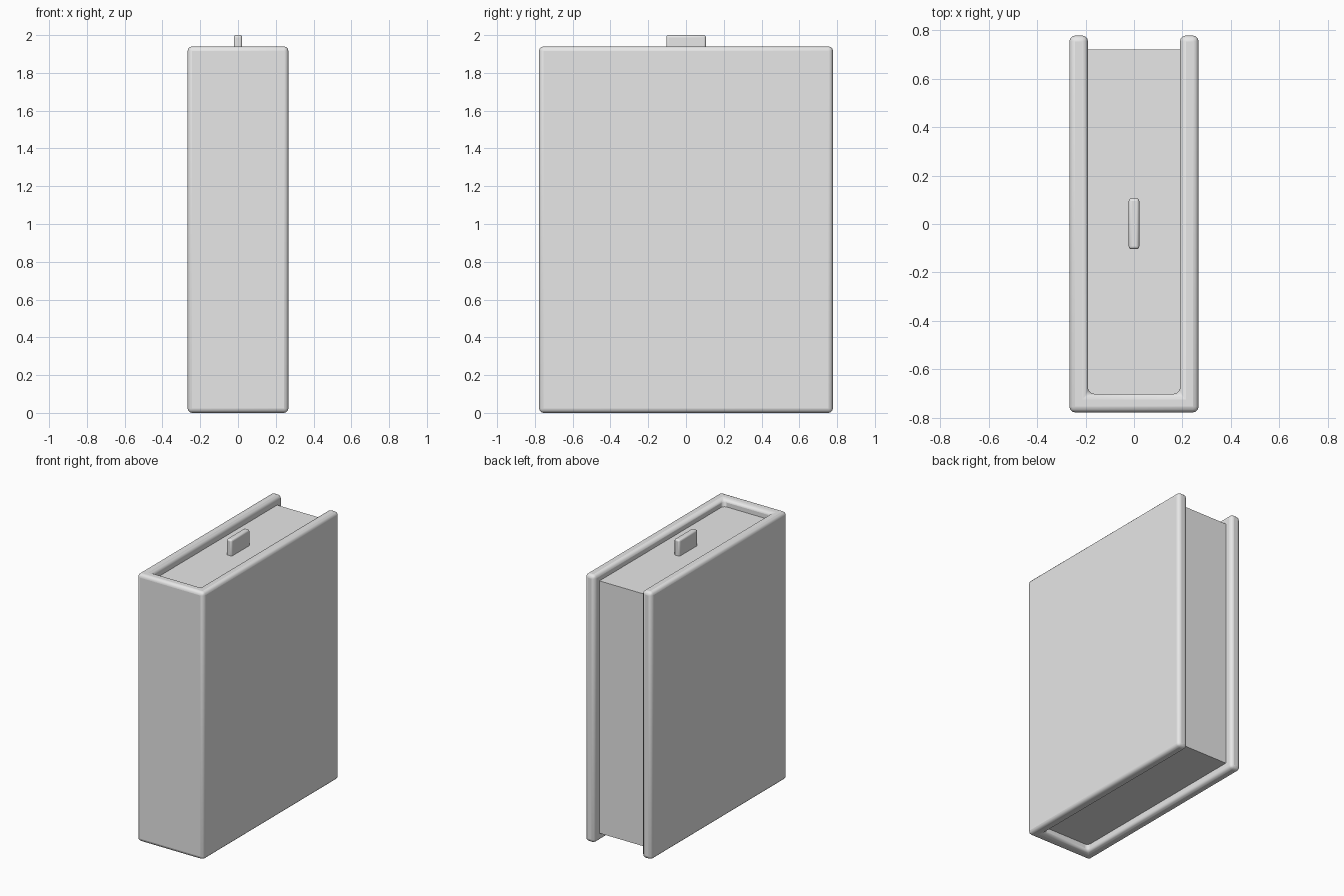
import bpy
import bmesh

cube = bpy.data.objects.get("Cube")
if cube:
    bpy.data.objects.remove(cube, do_unlink=True)

grey = bpy.data.materials.new("plain grey")
grey.use_nodes = True
grey.diffuse_color = (0.8, 0.8, 0.8, 1)
grey.node_tree.nodes["Principled BSDF"].inputs["Base Color"].default_value = (0.8, 0.8, 0.8, 1)


def prism(name, outline, bottom, top, bevel=0.0, segments=3):
    """Extrude a plan outline upwards and round its edges."""
    bm = bmesh.new()
    base = bm.faces.new([bm.verts.new((x, y, bottom)) for x, y in outline])
    grown = bmesh.ops.extrude_face_region(bm, geom=[base])["geom"]
    verts = [v for v in grown if isinstance(v, bmesh.types.BMVert)]
    bmesh.ops.translate(bm, verts=verts, vec=(0, 0, top - bottom))
    bmesh.ops.recalc_face_normals(bm, faces=bm.faces)
    mesh = bpy.data.meshes.new(name)
    bm.to_mesh(mesh)
    bm.free()
    obj = bpy.data.objects.new(name, mesh)
    bpy.context.collection.objects.link(obj)
    mesh.materials.append(grey)
    if bevel:
        mod = obj.modifiers.new("rounded edges", 'BEVEL')
        mod.width = bevel
        mod.segments = segments
        mod.limit_method = 'ANGLE'
    bpy.ops.object.select_all(action='DESELECT')
    obj.select_set(True)
    bpy.context.view_layer.objects.active = obj
    bpy.ops.object.shade_smooth_by_angle()
    return obj


def rectangle(x, front, back):
    return [(-x, front), (x, front), (x, back), (-x, back)]


# Overall cover size, board thickness and page recess
half_w, half_d, height = 0.267, 0.778, 1.94
board, recess = 0.077, 0.055
inner = half_w - board

# Two boards and the spine as one U-shaped cover
right_half = [(half_w, -half_d), (half_w, half_d), (inner, half_d), (inner, board - half_d)]
left_half = [(-x, y) for x, y in reversed(right_half)]
prism("cover", right_half + left_half, 0, height, 0.024)

# Page block set back from the cover edges
prism("page_block", rectangle(inner + 0.005, 0.03 - half_d, 0.72), recess, height - recess)

# Small tab standing on the top of the pages
prism("top_tab", rectangle(0.022, -0.104, 0.106), height - recess - 0.02, 2.0, 0.012)
